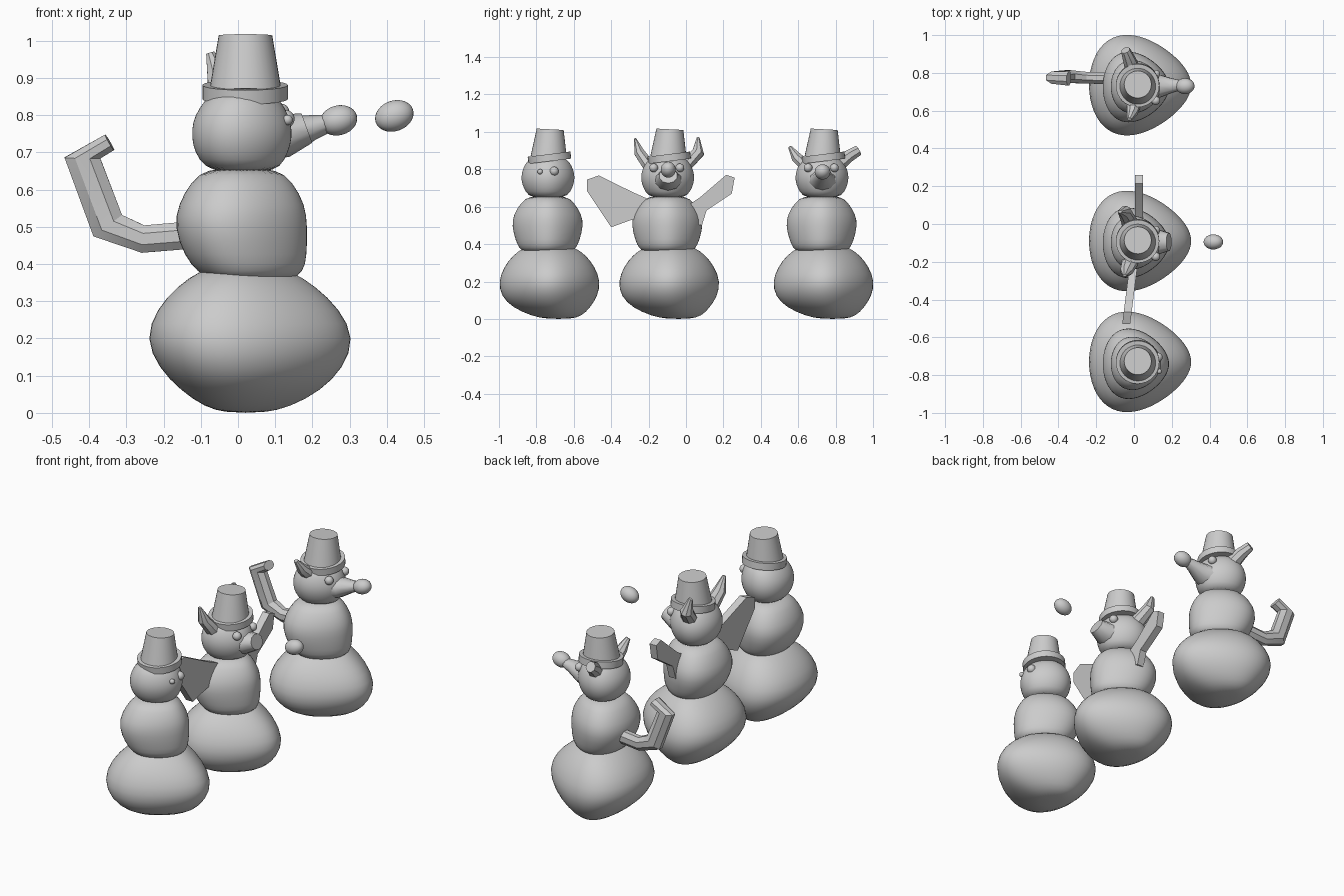
import bpy, bmesh
from math import sin, cos, pi, radians
from mathutils import Vector, Matrix

if "Cube" in bpy.data.objects:
    bpy.data.objects.remove(bpy.data.objects["Cube"])

grey = bpy.data.materials.new("plain_grey")
grey.use_nodes = True
grey.diffuse_color = (0.6, 0.6, 0.6, 1)
grey.node_tree.nodes["Principled BSDF"].inputs["Base Color"].default_value = (0.6, 0.6, 0.6, 1)


def finish(name, bm, place=Matrix(), angle=40, subdiv=0):
    bmesh.ops.recalc_face_normals(bm, faces=bm.faces)
    mesh = bpy.data.meshes.new(name)
    bm.to_mesh(mesh)
    bm.free()
    obj = bpy.data.objects.new(name, mesh)
    bpy.context.collection.objects.link(obj)
    obj.matrix_world = place
    mesh.materials.append(grey)
    if subdiv:
        mod = obj.modifiers.new("smooth", 'SUBSURF')
        mod.levels = mod.render_levels = subdiv
        for p in mesh.polygons:
            p.use_smooth = True
    else:
        for o in bpy.context.selected_objects:
            o.select_set(False)
        obj.select_set(True)
        bpy.context.view_layer.objects.active = obj
        bpy.ops.object.shade_smooth_by_angle(angle=radians(angle))
    return obj


def bridge(bm, rings):
    loops = [[bm.verts.new(p) for p in ring] for ring in rings]
    n = len(loops[0])
    for a, b in zip(loops, loops[1:]):
        for i in range(n):
            j = (i + 1) % n
            bm.faces.new((a[i], a[j], b[j], b[i]))
    bm.faces.new(loops[0])
    bm.faces.new(loops[-1])


def snowball(name, y, rings, point):
    """Egg-shaped ball, pointed to +x; rings are (z, x back, x front, half width, y shift)."""
    out = []
    for z, back, front, half, shift in rings:
        ring = []
        for i in range(28):
            t = 2 * pi * i / 28
            ring.append(((back + front) / 2 + (front - back) / 2 * cos(t),
                         y + shift + half * sin(t) * (1 - point * cos(t)), z))
        out.append(ring)
    bm = bmesh.new()
    bridge(bm, out)
    finish(name, bm, subdiv=1)


def limb(name, path, hint, sides=8, angle=30):
    """Tapered tube; path entries are (centre, radius along hint, other radius)."""
    pts = [Vector(p[0]) for p in path]
    rings = []
    for i, (c, wide, high) in enumerate(path):
        tangent = (pts[min(i + 1, len(pts) - 1)] - pts[max(i - 1, 0)]).normalized()
        h = Vector(hint)
        u = (h - tangent * h.dot(tangent)).normalized()
        v = tangent.cross(u)
        rings.append([pts[i] + u * wide * cos(2 * pi * (k + 0.5) / sides)
                      + v * high * sin(2 * pi * (k + 0.5) / sides) for k in range(sides)])
    bm = bmesh.new()
    bridge(bm, rings)
    finish(name, bm, angle=angle)


def ball(name, centre, radii, tilt=0):
    bm = bmesh.new()
    bmesh.ops.create_uvsphere(bm, u_segments=24, v_segments=14, radius=1)
    bm.transform(Matrix.Diagonal((*radii, 1)))
    finish(name, bm, Matrix.Translation(centre) @ Matrix.Rotation(radians(tilt), 4, 'Y'))


def drum(name, centre, r1, r2, height, tilt):
    bm = bmesh.new()
    bmesh.ops.create_cone(bm, cap_ends=True, segments=32, radius1=r1, radius2=r2, depth=height)
    finish(name, bm, Matrix.Translation(centre) @ Matrix.Rotation(radians(tilt), 4, 'X'))


def wing(name, outline, x0, lean):
    """Thin slab from a (y, z) outline, leaning in x along y."""
    rings = [[(x0 + lean * y + s * 0.021, y, z) for y, z in outline] for s in (-1, 1)]
    bm = bmesh.new()
    bridge(bm, rings)
    finish(name, bm, angle=20)


BASE = [(0, -.03, .07, .06, .05), (.015, -.09, .14, .13, .04), (.06, -.155, .225, .2, .01),
        (.12, -.215, .285, .25, 0), (.2, -.252, .317, .266, 0), (.28, -.22, .275, .235, 0),
        (.34, -.165, .21, .19, 0), (.385, -.1, .14, .13, 0), (.4, -.04, .07, .06, 0)]
TORSO = [(.35, -.07, .14, .12, 0), (.38, -.11, .178, .15, 0), (.42, -.145, .186, .168, 0),
         (.5, -.173, .188, .188, 0), (.56, -.162, .182, .178, 0), (.62, -.128, .148, .14, 0),
         (.66, -.085, .105, .1, 0)]
HEAD = [(.645, -.07, .1, .09, 0), (.68, -.107, .127, .12, 0), (.72, -.123, .143, .138, 0),
        (.76, -.126, .147, .143, 0), (.8, -.117, .137, .135, 0), (.84, -.09, .115, .115, 0),
        (.87, -.06, .08, .08, 0)]

# The three snow figures with hats
for label, y in (("plain", -.73), ("winged", -.09), ("armed", .735)):
    snowball(label + "_base", y, BASE, .3)
    snowball(label + "_torso", y - .01, TORSO, .25)
    snowball(label + "_head", y - .008, HEAD, .15)
    drum(label + "_hat_brim", (.019, y, .862), .115, .115, .038, 7)
    drum(label + "_hat_crown", (.02, y, .94), .097, .072, .148, -3)

# Eyes
ball("plain_right_eye", (.133, -.78, .787), (.014, .014, .014))
ball("plain_left_eye", (.128, -.705, .79), (.024, .024, .024))
for label, y in (("winged", -.103), ("armed", .723)):
    for side, s in (("right", -1), ("left", 1)):
        ball(f"{label}_{side}_eye", (.115, y + s * .07, .808), (.023, .023, .023))

# Snouts and noses
limb("winged_snout", [((.07, -.095, .75), .09, .07), ((.13, -.095, .745), .068, .058),
                      ((.185, -.095, .765), .05, .042)], (0, 1, 0), 10, 40)
limb("armed_snout", [((.07, .73, .745), .095, .075), ((.14, .73, .747), .062, .052),
                     ((.2, .733, .767), .04, .034), ((.27, .735, .785), .022, .018)],
     (0, 1, 0), 10, 40)
ball("winged_floating_nose", (.42, -.095, .798), (.053, .04, .041), -20)
ball("armed_nose", (.27, .73, .786), (.051, .042, .04), -15)

# Ears
limb("winged_right_ear", [((-.02, -.2, .82), .045, .035), ((-.04, -.25, .89), .035, .03),
                          ((-.05, -.272, .965), .01, .006)], (1, 0, 0))
limb("winged_left_ear", [((-.02, .0, .82), .045, .035), ((-.05, .065, .89), .035, .035),
                         ((-.075, .065, .968), .012, .008)], (1, 0, 0))
limb("armed_right_ear", [((0, .64, .82), .04, .035), ((-.01, .59, .865), .03, .03),
                         ((-.025, .555, .92), .014, .01)], (1, 0, 0))
limb("armed_left_ear", [((0, .8, .81), .045, .04), ((-.025, .87, .87), .035, .035),
                        ((-.045, .92, .9), .025, .03)], (1, 0, 0))

# Wings and bent arm
wing("right_wing", [(-.2, .64), (-.29, .68), (-.465, .767), (-.53, .745), (-.53, .685),
                    (-.4, .49), (-.29, .53), (-.2, .52)], .025, .125)
wing("left_wing", [(0, .6), (.075, .65), (.215, .77), (.26, .755), (.245, .67),
                   (.11, .58), (.085, .5), (0, .52)], .026, 0)
limb("bent_arm", [((-.1, .77, .48), .035, .04), ((-.255, .775, .467), .033, .04),
                  ((-.35, .78, .503), .037, .052), ((-.418, .775, .685), .035, .052),
                  ((-.345, .77, .727), .04, .026)], (0, 1, 0))
